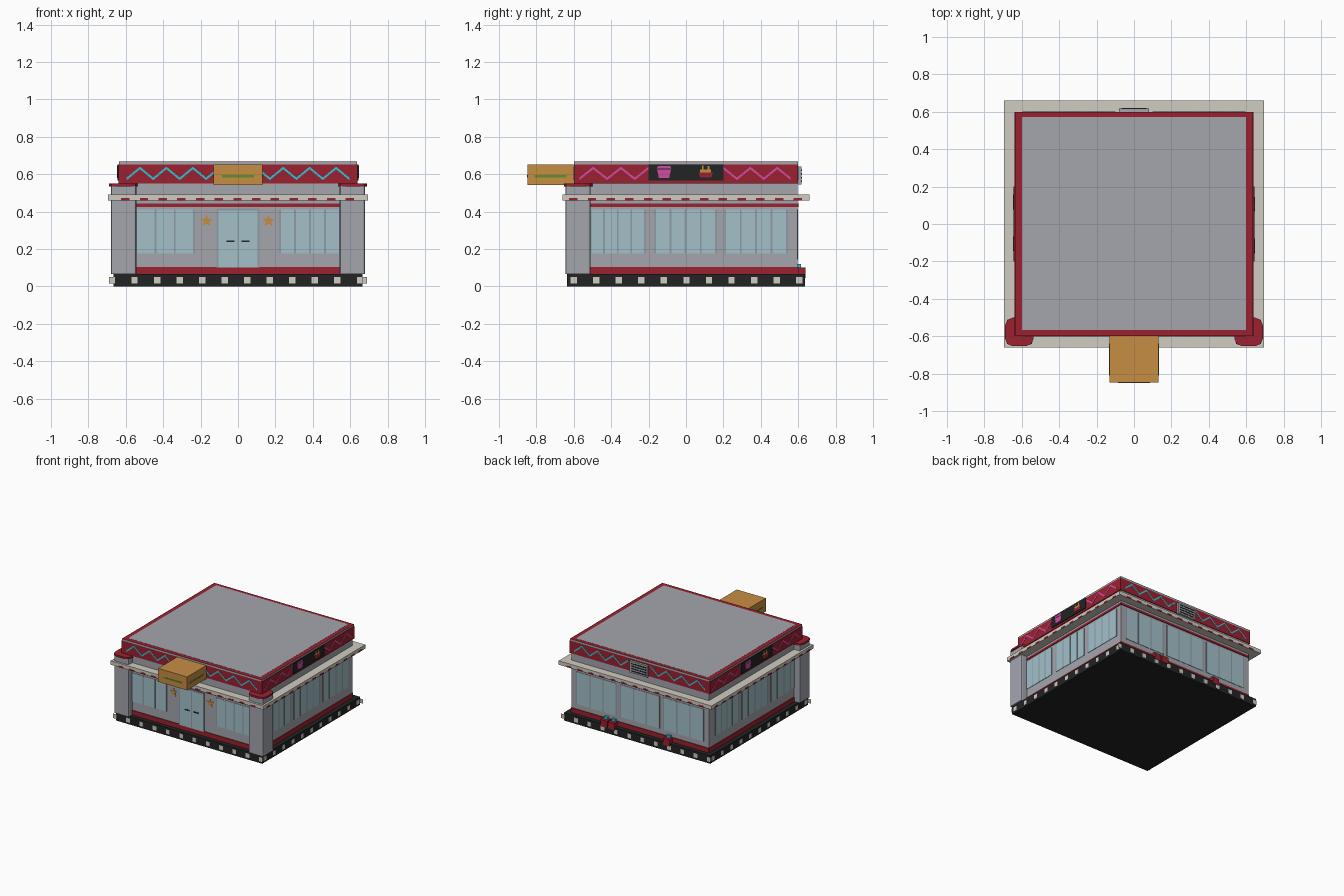
import bpy, bmesh
from math import pi, sin, cos
from mathutils import Matrix

cube = bpy.data.objects.get("Cube")
if cube:
    bpy.data.objects.remove(cube, do_unlink=True)


def material(name, hexcode):
    srgb = [int(hexcode[i:i + 2], 16) / 255 for i in (0, 2, 4)]
    col = [((c + 0.055) / 1.055) ** 2.4 for c in srgb] + [1]
    m = bpy.data.materials.new(name)
    m.use_nodes = True
    m.diffuse_color = col
    m.node_tree.nodes["Principled BSDF"].inputs["Base Color"].default_value = col
    return m


RED = material("diner red", "9c2130")
GREY = material("wall grey", "a3a6ae")
BLACK = material("black", "222324")
CREAM = material("cream", "d0ccc1")
GLASS = material("pale glass", "a3c0c9")
TAN = material("sign tan", "c78d42")
TEAL = material("teal", "34c0d0")
PINK = material("pink", "d04ca4")
GREEN = material("green", "5f9128")
FRAME = material("frame grey", "8f9ea6")

# Half depth (y) and half width (x) of the walls
WY, WX = 0.595, 0.625
SIDES = {"front": (0, WY), "right_hand": (pi / 2, WX), "back": (pi, WY), "left_hand": (-pi / 2, WX)}


def finish(name, bm, mat, side=None):
    """Make an object; side parts use u along the wall, -y outwards."""
    bmesh.ops.recalc_face_normals(bm, faces=bm.faces)
    if side:
        bm.transform(Matrix.Rotation(SIDES[side][0], 4, "Z"))
    me = bpy.data.meshes.new(name)
    bm.to_mesh(me)
    bm.free()
    me.materials.append(mat)
    ob = bpy.data.objects.new(name, me)
    bpy.context.collection.objects.link(ob)
    return ob


def boxes(name, mat, items, side=None):
    """Each item is x0, x1, y0, y1, z0, z1."""
    bm = bmesh.new()
    for x0, x1, y0, y1, z0, z1 in items:
        m = Matrix.Translation(((x0 + x1) / 2, (y0 + y1) / 2, (z0 + z1) / 2))
        m = m @ Matrix.Diagonal((x1 - x0, y1 - y0, z1 - z0, 1))
        bmesh.ops.create_cube(bm, size=1, matrix=m)
    return finish(name, bm, mat, side)


def plates(name, mat, side, items, d, t=0.006):
    """Thin plates u0, u1, z0, z1 whose back lies d from the centre."""
    return boxes(name, mat, [(a, b, -d - t, -d, lo, hi) for a, b, lo, hi in items], side)


def shapes(name, mat, outlines, d, t=0.003, side="front"):
    """Flat outlines in (u, z), extruded outwards."""
    bm = bmesh.new()
    for pts in outlines:
        f = bm.faces.new([bm.verts.new((u, -d, z)) for u, z in pts])
        ext = bmesh.ops.extrude_face_region(bm, geom=[f])["geom"]
        bmesh.ops.translate(bm, vec=(0, -t, 0), verts=[v for v in ext if isinstance(v, bmesh.types.BMVert)])
    return finish(name, bm, mat, side)


def zigzag(u0, u1, n, lo=0.568, hi=0.626, w=0.014):
    """Ribbon outline with n strokes."""
    line = [(u0 + (u1 - u0) * i / n, hi if i % 2 else lo) for i in range(n + 1)]
    return [[(a[0], a[1]), (b[0], b[1]), (b[0], b[1] + w), (a[0], a[1] + w)]
            for a, b in zip(line, line[1:])]


# Plinth, wall body and canopy slab
boxes("plinth", BLACK, [(-0.665, 0.665, -0.635, 0.635, 0, 0.065)])
boxes("wall_body", GREY, [(-WX, WX, -WY, WY, 0.06, 0.56)])
boxes("canopy", CREAM, [(-0.695, 0.695, -0.66, 0.66, 0.46, 0.492)])

# Parapet band, grey coping, red roof rim and grey roof deck
boxes("parapet", RED, [(-0.638, 0.638, -0.6, 0.6, 0.55, 0.652)])
boxes("coping", GREY, [(-0.635, 0.635, -0.6, 0.6, 0.652, 0.666)])
boxes("roof_rim", RED, [(-0.635, 0.635, -0.6, 0.6, 0.666, 0.667)])
boxes("roof_deck", GREY, [(-0.6, 0.6, -0.568, 0.573, 0.66, 0.668)])


# Chamfered corner columns with red caps
def chamfered_column(name, mat, x, y, half, cut, z0, z1):
    bm = bmesh.new()
    m = Matrix.Translation((x, y, (z0 + z1) / 2)) @ Matrix.Diagonal((2 * half, 2 * half, z1 - z0, 1))
    bmesh.ops.create_cube(bm, size=1, matrix=m)
    edges = [e for e in bm.edges if abs(e.verts[0].co.z - e.verts[1].co.z) > 1e-4]
    bmesh.ops.bevel(bm, geom=edges, offset=cut, segments=2, profile=0.5, affect="EDGES")
    return finish(name, bm, mat)


for s, label in ((1, "left"), (-1, "right")):
    chamfered_column(label + "_column", GREY, s * 0.611, -0.577, 0.067, 0.01, 0.065, 0.537)
    chamfered_column(label + "_column_cap", RED, s * 0.613, -0.577, 0.076, 0.04, 0.535, 0.55)

# Parts repeated on every side
for side, (angle, d) in SIDES.items():
    along_x = side in ("front", "back")
    half, base, rim, start = (WX, 0.635, 0.66, -0.553) if along_x else (WY, 0.665, 0.695, -0.6)
    plates(side + "_base_checks", CREAM, side,
           [(start + 0.1205 * i - 0.017, start + 0.1205 * i + 0.017, 0.015, 0.05)
            for i in range(-1 if along_x else 0, 11)], base, 0.002)
    plates(side + "_canopy_dashes", RED, side,
           [(-0.625 + 0.1 * i, -0.58 + 0.1 * i, 0.46, 0.473) for i in range(13)], rim, 0.001)
    plates(side + "_skirting", RED, side, [(-half, half, 0.065, 0.103)], d, 0.006)
    plates(side + "_red_trim", RED, side, [(-half, half, 0.425, 0.442)], d, 0.006)

    # Window groups with mullions
    sill = 0.175
    if side == "front":
        groups = [(-0.545, -0.235, 3), (0.225, 0.545, 4)]
    elif side == "back":
        groups = [(-0.575, -0.215, 3), (-0.175, 0.175, 3), (0.215, 0.575, 3)]
        sill = 0.145
    else:
        groups = [(-0.51, -0.22, 4), (-0.165, 0.16, 4), (0.21, 0.54, 4)]
    panes, bars = [], []
    for a, b, n in groups:
        step = (b - a) / n
        panes.append((a, b, sill, 0.41))
        bars += [(a + step * i - 0.005, a + step * i + 0.005, sill, 0.41) for i in range(n + 1)]
    plates(side + "_window_glass", GLASS, side, panes, d, 0.003)
    plates(side + "_mullions", FRAME, side, bars, d, 0.004)

    # Parapet decoration
    if along_x:
        runs = zigzag(-0.595, -0.1, 7) + zigzag(0.595, 0.1, 7)
        shapes(side + "_zigzag", TEAL, runs, 0.6, 0.002, side)
    else:
        runs = zigzag(-0.57, -0.2, 5) + zigzag(0.56, 0.2, 5)
        shapes(side + "_zigzag", PINK, runs, 0.638, 0.002, side)
        plates(side + "_menu_board", BLACK, side, [(-0.2, 0.2, 0.565, 0.652)], 0.638, 0.007)
        cup = [(-0.145, 0.58), (-0.09, 0.58), (-0.08, 0.626), (-0.155, 0.626)]
        lid = [(-0.158, 0.629), (-0.077, 0.629), (-0.084, 0.643), (-0.15, 0.643)]
        shapes(side + "_cup_picture", PINK, [cup, lid], 0.645, 0.002, side)
        tray = [(0.075, 0.582), (0.135, 0.582), (0.145, 0.61), (0.067, 0.61)]
        shapes(side + "_tray_picture", RED, [tray], 0.645, 0.002, side)
        plates(side + "_fries_picture", TAN, side,
               [(0.075, 0.135, 0.61, 0.624), (0.085, 0.094, 0.624, 0.645), (0.115, 0.125, 0.624, 0.643)],
               0.645, 0.002)

# Double door with frame and handles
plates("door_glass", GLASS, "front", [(-0.11, 0.11, 0.1, 0.415)], WY, 0.007)
plates("door_frame", FRAME, "front",
       [(-0.114, -0.104, 0.1, 0.415), (0.104, 0.114, 0.1, 0.415),
        (-0.004, 0.004, 0.1, 0.4), (-0.11, 0.11, 0.405, 0.417)], WY, 0.008)
plates("door_handles", BLACK, "front",
       [(-0.062, -0.018, 0.237, 0.245), (0.018, 0.062, 0.237, 0.245)], WY + 0.007, 0.005)


# Wall stars
def star(cx, cz, r):
    return [(cx + sin(i * pi / 5) * r * (0.45 if i % 2 else 1),
             cz + cos(i * pi / 5) * r * (0.45 if i % 2 else 1)) for i in range(10)]


shapes("wall_stars", TAN, [star(-0.168, 0.35, 0.034), star(0.163, 0.35, 0.034)], WY)

# Projecting sign box with green bars
boxes("sign_box", TAN, [(-0.132, 0.132, -0.848, -0.6, 0.542, 0.652)])
boxes("sign_bars", GREEN, [(-0.085, 0.085, -0.85, -0.846, 0.583, 0.595),
                           (-0.134, 0.134, -0.81, -0.64, 0.583, 0.595)])

# Rear vent with louvres
plates("rear_vent", GREY, "back", [(-0.08, 0.08, 0.545, 0.64)], 0.6, 0.018)
plates("rear_vent_slots", BLACK, "back",
       [(-0.068, 0.068, 0.557 + 0.02 * i, 0.566 + 0.02 * i) for i in range(4)], 0.618, 0.002)

# Rear red bins on the plinth, with teal tops
for name, spots in (("rear_twin_bins", (-0.30, -0.23)), ("rear_single_bin", (0.27,))):
    boxes(name, RED, [(u - 0.03, u + 0.03, -0.64, -WY, 0.045, 0.1) for u in spots], "back")
    boxes(name + "_tops", TEAL, [(u - 0.015, u + 0.015, -0.615, -WY, 0.1, 0.12) for u in spots], "back")
